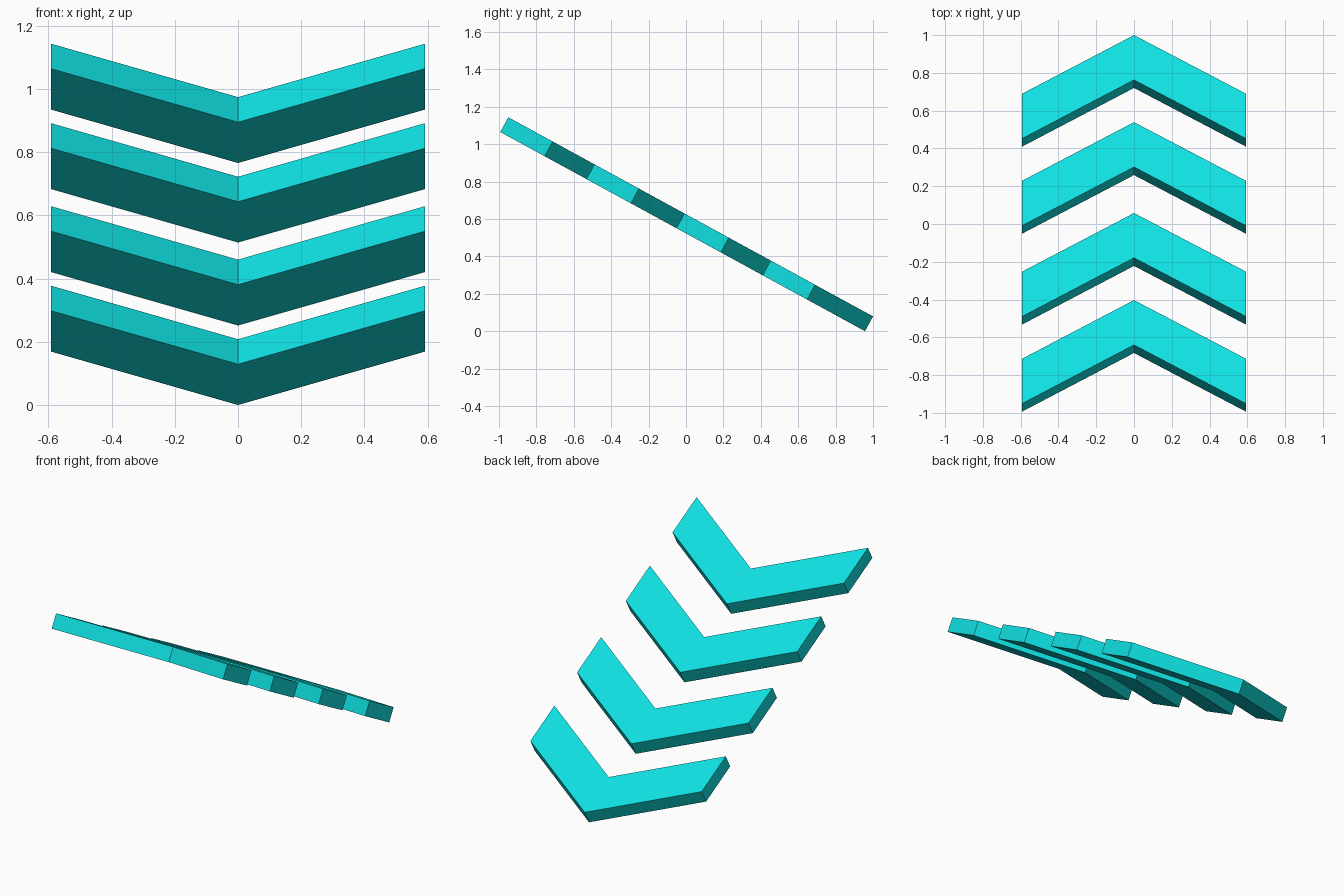
import bpy, bmesh
from mathutils import Vector

if "Cube" in bpy.data.objects:
    bpy.data.objects.remove(bpy.data.objects["Cube"])

# Single flat cyan
cyan = bpy.data.materials.new("bright_cyan")
cyan.diffuse_color = (0.005, 0.75, 0.76, 1.0)
cyan.use_nodes = True
cyan.node_tree.nodes["Principled BSDF"].inputs["Base Color"].default_value = cyan.diffuse_color

SLOPE = 0.546                        # fall of the ramp plane per unit of y
HALF_W = 0.592                       # half width of a chevron
SWEEP = 0.31                         # how far the wing tips trail the apex
DEPTH = 0.237                        # band depth along y
THICK = Vector((0, -0.043, -0.079))  # top surface to underside


def on_ramp(x, y):
    return Vector((x, y, 0.079 + SLOPE * (1.0 - y)))


def chevron(name, apex_y):
    tip = apex_y - SWEEP
    outline = [(0, apex_y), (-HALF_W, tip), (-HALF_W, tip - DEPTH),
               (0, apex_y - DEPTH), (HALF_W, tip - DEPTH), (HALF_W, tip)]
    bm = bmesh.new()
    top = [bm.verts.new(on_ramp(x, y)) for x, y in outline]
    low = [bm.verts.new(v.co + THICK) for v in top]
    # Two quads per side keep the V shape clean
    for a, b, c, d in ((0, 1, 2, 3), (0, 3, 4, 5)):
        bm.faces.new([top[i] for i in (a, b, c, d)])
        bm.faces.new([low[i] for i in (d, c, b, a)])
    # Edge walls
    for i in range(6):
        j = (i + 1) % 6
        bm.faces.new((top[j], top[i], low[i], low[j]))
    bmesh.ops.recalc_face_normals(bm, faces=bm.faces)
    mesh = bpy.data.meshes.new(name)
    bm.to_mesh(mesh)
    bm.free()
    mesh.materials.append(cyan)
    bpy.context.collection.objects.link(bpy.data.objects.new(name, mesh))


# Four arrows climbing the ramp
for n, apex in enumerate((1.0, 0.539, 0.058, -0.403)):
    chevron(f"chevron_arrow_{n + 1}", apex)
